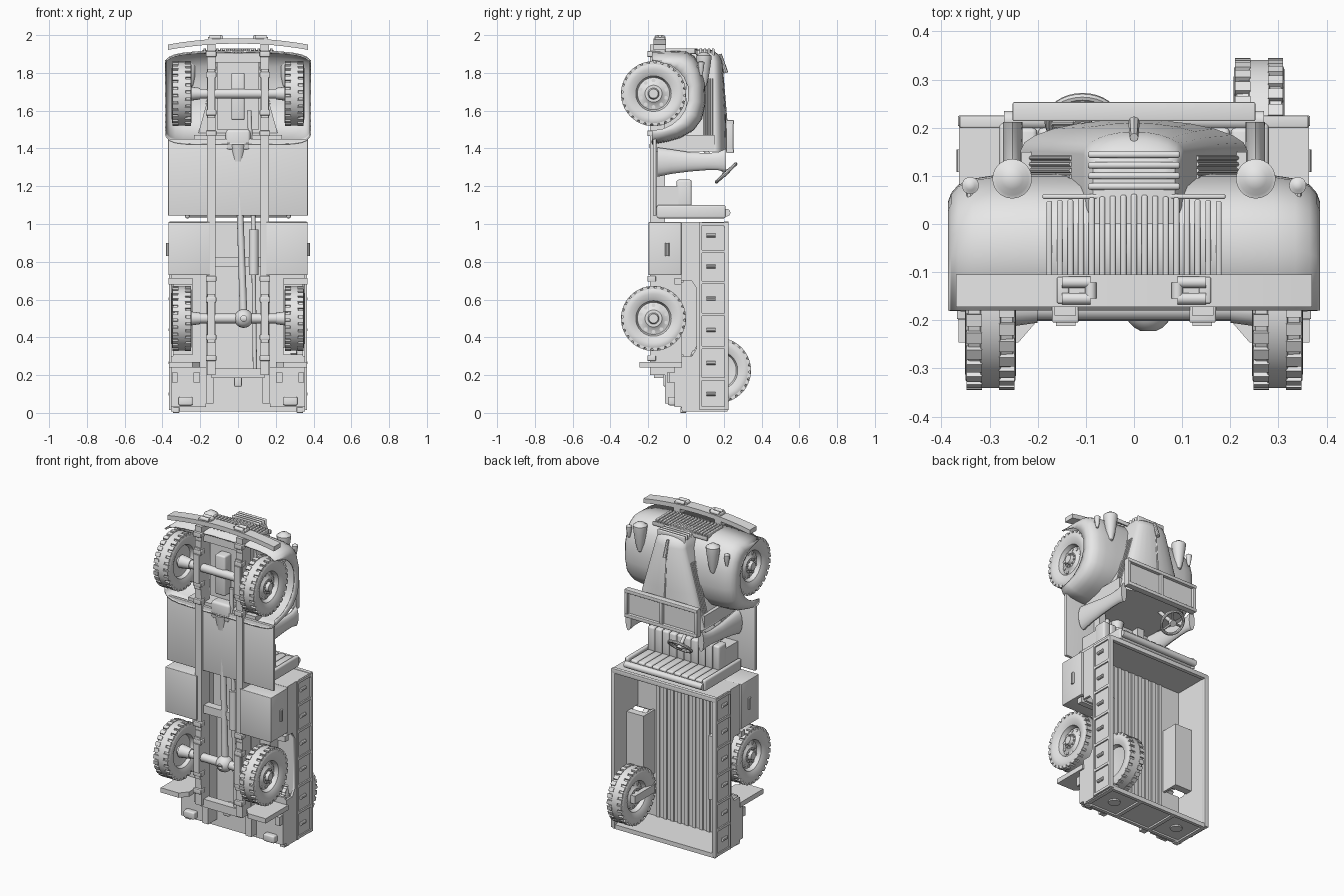
import bpy, bmesh
from math import pi, cos, sin, radians, hypot
from mathutils import Vector, Matrix

old = bpy.data.objects.get("Cube")
if old:
    bpy.data.objects.remove(old)

GREY = bpy.data.materials.new("plain grey")
GREY.use_nodes = True
GREY.diffuse_color = (0.8, 0.8, 0.8, 1)
GREY.node_tree.nodes["Principled BSDF"].inputs["Base Color"].default_value = (0.8, 0.8, 0.8, 1)
made = []


def finish(name, bm):
    bmesh.ops.recalc_face_normals(bm, faces=bm.faces)
    me = bpy.data.meshes.new(name)
    bm.to_mesh(me)
    bm.free()
    me.materials.append(GREY)
    ob = bpy.data.objects.new(name, me)
    bpy.context.collection.objects.link(ob)
    made.append(ob)
    return ob


def box(name, x0, x1, y0, y1, z0, z1, bevel=0):
    bm = bmesh.new()
    m = Matrix.Translation(((x0 + x1) / 2, (y0 + y1) / 2, (z0 + z1) / 2))
    m = m @ Matrix.Diagonal((abs(x1 - x0), y1 - y0, z1 - z0, 1))
    bmesh.ops.create_cube(bm, size=1, matrix=m)
    if bevel:
        bmesh.ops.bevel(bm, geom=bm.edges[:], offset=bevel, segments=3, profile=0.5, affect='EDGES')
    return finish(name, bm)


def pair(name, x0, x1, *rest):
    for side, s in (("left", 1), ("right", -1)):
        box(f"{side}_{name}", s * x0, s * x1, *rest)


def loft(name, rings, closed=True, caps=True):
    bm = bmesh.new()
    rows = [[bm.verts.new(p) for p in r] for r in rings]
    n = len(rows[0])
    for a, b in zip(rows, rows[1:]):
        for i in range(n if closed else n - 1):
            j = (i + 1) % n
            bm.faces.new((a[i], a[j], b[j], b[i]))
    if caps:
        bm.faces.new(rows[0])
        bm.faces.new(rows[-1])
    return finish(name, bm)


def lathe_into(bm, prof, m, n):
    # profile of (radius, height) turned about local z
    rows = []
    for r, h in prof:
        k = 1 if r == 0 else n
        rows.append([bm.verts.new(m @ Vector((r * cos(2 * pi * i / n), r * sin(2 * pi * i / n), h)))
                     for i in range(k)])
    for a, b in zip(rows, rows[1:]):
        for i in range(n):
            j = (i + 1) % n
            f = [a[i % len(a)], a[j % len(a)], b[j % len(b)], b[i % len(b)]]
            bm.faces.new(list(dict.fromkeys(f)))


def lathe(name, prof, loc, axis=(0, 0, 1), n=24):
    bm = bmesh.new()
    q = Vector(axis).to_track_quat('Z', 'Y').to_matrix().to_4x4()
    lathe_into(bm, prof, Matrix.Translation(loc) @ q, n)
    return finish(name, bm)


def rod(name, p, q, r, r2=None, n=16):
    d = Vector(q) - Vector(p)
    return lathe(name, [(0, 0), (r, 0), (r2 or r, d.length), (0, d.length)], p, d, n)


# Wheels: one mesh with tread blocks and bolts, reused
bm = bmesh.new()
turn = Matrix.Rotation(pi / 2, 4, 'Y')
lathe_into(bm, [(0, .05), (.024, .05), (.03, .03), (.045, .03), (.06, .018), (.085, .012), (.094, .038),
                (.102, .042), (.13, .053), (.152, .052), (.162, .046), (.163, .022), (.169, .02),
                (.169, -.02), (.163, -.022), (.162, -.046), (.152, -.052), (.13, -.053), (.102, -.042),
                (.094, -.02), (.05, -.012), (0, -.012)], turn, 56)
for i in range(28):
    for s in (-1, 1):
        spin = Matrix.Rotation(2 * pi * (i + s * .25) / 28, 4, 'X')
        m = spin @ Matrix.Translation((s * .034, 0, .163)) @ Matrix.Diagonal((.032, .025, .018, 1))
        bmesh.ops.create_cube(bm, size=1, matrix=m)
for i in range(10):
    for r, size, h in ((.07, .01, .02), (.038, .005, .037)):
        spin = Matrix.Rotation(2 * pi * i / 10, 4, 'X') @ Matrix.Translation((0, 0, r)) @ turn
        lathe_into(bm, [(0, 0), (size, 0), (size, h), (0, h)], spin, 8)
wheel = finish("front_left_wheel", bm)
wheel.location = (.298, -.172, 1.69)
for name, x, y, z in (("front_right_wheel", -.298, -.172, 1.69), ("rear_left_wheel", .298, -.172, .5),
                      ("rear_right_wheel", -.298, -.172, .5), ("spare_wheel", .26, .172, .225)):
    w = bpy.data.objects.new(name, wheel.data)
    w.location = (x, y, z)
    w.rotation_euler.z = pi if x < .27 else 0
    bpy.context.collection.objects.link(w)
box("spare_wheel_carrier", .2, .23, .02, .22, .2, .25)

# Front wings: one shell wrapped around the wheels, closing in on the arch
prof = [(-.18, 1.915), (-.05, 1.92), (.0, 1.917), (.045, 1.89), (.078, 1.84), (.1, 1.75), (.104, 1.64),
        (.085, 1.555), (.04, 1.495), (-.03, 1.455), (-.1, 1.435), (-.18, 1.42)]
stations = [(0, 1), (.12, 1), (.22, 1), (.29, .99), (.335, .965), (.365, .92), (.38, .86), (.386, .8), (.386, 0)]
rings = []
for x, k in [(-x, k) for x, k in stations[:0:-1]] + stations:
    ring = []
    for y, z in prof:
        dy, dz = y + .18, z - 1.69
        f = max(k, .195 / hypot(dy, dz))
        ring.append((x, -.18 + dy * f, 1.69 + dz * f - .12 * x * x * max(0, dz / .23)))
    rings.append(ring)
shell = loft("front_wings", rings, closed=False, caps=False)
mod = shell.modifiers.new("thickness", 'SOLIDIFY')
mod.thickness = .008

# Bonnet: tapered arch sections, with ridge, nose bars and side louvres
rings = []
for z, w, ys, yt in ((1.925, .06, .09, .115), (1.918, .085, .115, .145), (1.895, .099, .135, .175),
                     (1.86, .105, .145, .192), (1.6, .177, .15, .21), (1.385, .236, .152, .217)):
    arch = [(w * cos(pi * i / 12), ys + (yt - ys) * sin(pi * i / 12), z) for i in range(13)]
    rings.append([(w, .0, z)] + arch + [(-w, .0, z)])
loft("bonnet", rings)
rod("bonnet_ridge", (0, .186, 1.87), (0, .213, 1.55), .006, n=8)
rod("bonnet_mascot", (0, .18, 1.9), (0, .212, 1.8), .009, .012, n=8)
for y in (.078, .1, .122, .144):
    box("nose_bar", -.096, .096, y - .007, y + .007, 1.86, 1.93, .006)
for s in (-1, 1):
    for y in (.098, .111, .124, .137):
        rod("bonnet_louvre", (s * .13, y, 1.77), (s * .215, y, 1.462), .005, n=8)

# Grille bars on the front face
for i in range(17):
    x = -.176 + .022 * i
    box("grille_bar", x - .006, x + .006, -.11, .062 - abs(x) * .08, 1.9, 1.93, .004)
box("grille_top", -.19, .19, .052, .062, 1.895, 1.921, .004)

# Head and side lamps
bullet = [(0, -.18), (.014, -.17), (.027, -.12), (.036, -.06), (.041, -.02), (.041, -.008),
          (.034, -.006), (.022, .006), (0, .01)]
for s in (-1, 1):
    lathe("headlamp", bullet, (s * .253, .094, 1.9), n=32)
    lathe("side_lamp", [(r * .43, h * .43) for r, h in bullet], (s * .34, .08, 1.86), n=20)
    rod("side_lamp_stalk", (s * .34, .03, 1.83), (s * .34, .08, 1.83), .008, n=8)

# Bumper and tow hooks
rings = []
for i in range(13):
    x = -.37 + .74 * i / 12
    z = 1.97 - .24 * x * x
    rings.append([(x, -.172, z - .015), (x, -.105, z - .015), (x, -.105, z + .013), (x, -.172, z + .013)])
loft("front_bumper", rings)
for s in (-1, 1):
    box("tow_hook_plate", s * .135, s * .16, -.165, -.11, 1.96, 1.99, .004)
    for y in (-.155, -.121):
        rod("tow_hook", (s * .09, y, 1.988), (s * .15, y, 1.988), .012)
    rod("tow_hook_bend", (s * .09, -.155, 1.988), (s * .09, -.121, 1.988), .012)

# Folded windscreen
for z in (1.385, 1.538):
    box("windscreen_rail", -.252, .252, .214, .253, z - .01, z + .012, .003)
for x in (-.242, 0, .242):
    box("windscreen_post", x - .01, x + .01, .214, .251, 1.38, 1.545, .003)
box("windscreen_panes", -.24, .24, .226, .234, 1.385, 1.54)

# Cab: bulkhead, floor, side flares, seat
box("bulkhead", -.234, .234, -.16, .15, 1.385, 1.47)
box("cab_floor", -.37, .37, -.176, -.157, 1.045, 1.45, .003)
for s in (-1, 1):
    rings = []
    for y, z0, z1, r in ((-.15, 1.25, 1.405, .035), (-.08, 1.265, 1.395, .03), (.02, 1.278, 1.38, .025),
                         (.11, 1.285, 1.375, .02), (.17, 1.285, 1.38, .02), (.212, 1.275, 1.4, .02)):
        rings.append([(s * .252 + r * cos(a * pi / 8), y, (z0 + z1) / 2 + (z1 - z0) / 2 * sin(a * pi / 8))
                      for a in range(16)])
    loft("cowl_side", rings)
box("seat_base", -.25, .25, -.157, -.04, 1.06, 1.2)
box("seat_back", -.27, .27, -.15, .205, 1.035, 1.075, .012)
rod("seat_back_rail", (-.27, .215, 1.06), (.27, .215, 1.06), .02)
pair("seat_arm", .255, .28, -.155, .21, 1.03, 1.1, .01)
for i in range(10):
    x = -.225 + .05 * i
    box("seat_cushion_pleat", x - .024, x + .024, -.05, .03, 1.075, 1.235, .012)
    box("seat_back_pleat", x - .024, x + .024, .02, .2, 1.065, 1.09, .01)

# Steering wheel on its column, right-hand drive
hub = Vector((-.107, .212, 1.27))
face = Vector((0, .68, -.73)).normalized()
q = face.to_track_quat('Z', 'Y')
bpy.ops.mesh.primitive_torus_add(major_radius=.07, minor_radius=.009, major_segments=32, minor_segments=8,
                                 location=hub, rotation=q.to_euler())
rim = bpy.context.object
rim.name = "steering_wheel"
rim.data.materials.append(GREY)
made.append(rim)
for i in range(3):
    a = 2 * pi * i / 3
    rod("steering_spoke", hub, hub + q @ Vector((.068 * cos(a), .068 * sin(a), 0)), .007, n=8)
rod("steering_hub", hub - face * .012, hub + face * .012, .02)
rod("steering_column", hub, hub - face * .25, .011)

# Load bed: notched sides, ends, floor, ribs
notch = [(.22, .015), (.22, 1.01), (-.025, 1.01), (-.025, .7), (.03, .7), (.055, .66), (.055, .34),
         (.03, .3), (-.025, .3), (-.025, .015)]
for s in (-1, 1):
    loft("bed_side", [[(s * x, y, z) for y, z in notch] for x in (.342, .356)])
    for z in (.025, .18, .345, .52, .69, .855, 1.0):
        box("bed_side_rib", s * .35, s * .364, .08, .21, z - .008, z + .008)
    for z in (.1, .265, .44, .605, .775, .94):
        rod("tie_down", (s * .358, .108, z), (s * .358, .155, z), .011, n=10)
    box("bed_side_rail", s * .338, s * .366, .203, .225, .015, 1.01, .003)
    box("bed_side_strip", s * .35, s * .364, .072, .085, .015, 1.01)
pair("wheel_box_top", .23, .345, .055, .1, .3, .7)
pair("wheel_box_wall", .225, .24, -.025, .1, .3, .7)
for z0, z1 in ((.025, .31), (.69, 1.0)):
    pair("bed_floor_edge", .22, .345, -.025, -.012, z0, z1)
box("bed_floor", -.23, .23, -.025, -.012, .02, 1.0)
box("bed_front", -.355, .355, -.025, .22, .992, 1.01)
box("bed_front_rail", -.362, .362, .2, .225, .985, 1.014, .003)
box("tailgate", -.355, .355, -.02, .22, .018, .035)
for i in range(9):
    x = -.2 + .05 * i
    box("bed_floor_slat", x - .012, x + .012, -.013, -.004, .035, .99)
for x in (-.34, -.12, .12, .34):
    box("tailgate_rib", x - .012, x + .012, -.02, .22, .008, .02)
for y in (-.012, .21):
    box("tailgate_strip", -.355, .355, y - .01, y + .01, .008, .02)
for x in (-.23, .23):
    lathe("tailgate_disc", [(0, -.008), (.035, -.008), (.035, .01), (0, .01)], (x, .1, .018))
pair("tailgate_hinge", .31, .345, -.03, 0, 0, .03, .003)

# Lockers, mud boards and rear fittings
pair("locker", .15, .368, -.198, -.025, .73, 1.01, .003)
for s in (-1, 1):
    rod("locker_handle", (s * .368, -.1, .83), (s * .368, -.1, .9), .012, n=10)
    for z0, z1 in ((.24, .27),):
        loft("mud_board", [[(s * .2, -.2, z), (s * .24, -.246, z), (s * .365, -.246, z),
                            (s * .365, -.02, z), (s * .2, -.02, z)] for z in (z0, z1)])
pair("rear_apron", .17, .355, -.06, -.02, .03, .24)
pair("tail_lamp", .32, .35, -.09, -.04, .16, .215)
pair("rear_step", .2, .235, -.1, -.04, .16, .215)
pair("rear_hook", .24, .315, -.095, -.05, .04, .085, .008)
pair("wheel_bracket", .24, .368, -.06, -.025, .68, .715)

# Chassis: rails, cross members, springs, axles, driveline
pair("frame_rail", .12, .165, -.19, -.11, .2, 1.95)
pair("frame_rail_rear", .13, .17, -.11, -.02, .05, .75)
for z in (.21, .8, 1.1, 1.3, 1.88):
    box("cross_member", -.14, .14, -.17, -.12, z - .025, z + .025)
for z in (.5, 1.69):
    for s in (-1, 1):
        for k in range(4):
            y, h = -.208 + .009 * k, .09 + .04 * k
            box("leaf_spring", s * .122, s * .162, y - .004, y + .004, z - h, z + h)
        for e in (-.21, -.1, .1, .21):
            box("spring_clamp", s * .115, s * .17, -.205, -.16, z + e - .015, z + e + .015, .004)
    rod("axle", (-.29, -.175, z), (.29, -.175, z), .026)
    for s in (-1, 1):
        rod("axle_end", (s * .2, -.175, z), (s * .27, -.175, z), .03, .04)
lathe("differential", [(.05 * sin(pi * i / 10), -.05 * cos(pi * i / 10)) for i in range(1, 10)],
      (.03, -.175, .5), (0, 1, 0))
rod("propeller_shaft", (.03, -.17, .5), (0, -.155, 1.38), .02, .016)
box("gearbox", -.065, .065, -.18, -.09, 1.39, 1.5, .015)
rod("gearbox_tail", (0, -.15, 1.33), (0, -.15, 1.42), .03, .045)
box("engine_sump", -.035, .035, -.18, -.05, 1.55, 1.8, .01)
box("engine_block", -.11, .11, -.12, .06, 1.5, 1.86)
rod("exhaust_front", (.06, -.15, 1.6), (.083, -.165, .97), .012)
rod("silencer", (.083, -.165, .73), (.083, -.165, .97), .026)
rod("exhaust_tail", (.083, -.165, .75), (.09, -.15, .2), .011)
box("tow_pintle", -.02, .02, -.12, -.06, .14, .21, .006)

# Smooth the rounded parts, keep edges sharp
bpy.ops.object.select_all(action='DESELECT')
for ob in made:
    ob.select_set(True)
bpy.context.view_layer.objects.active = made[0]
bpy.ops.object.shade_smooth_by_angle(angle=radians(35))
